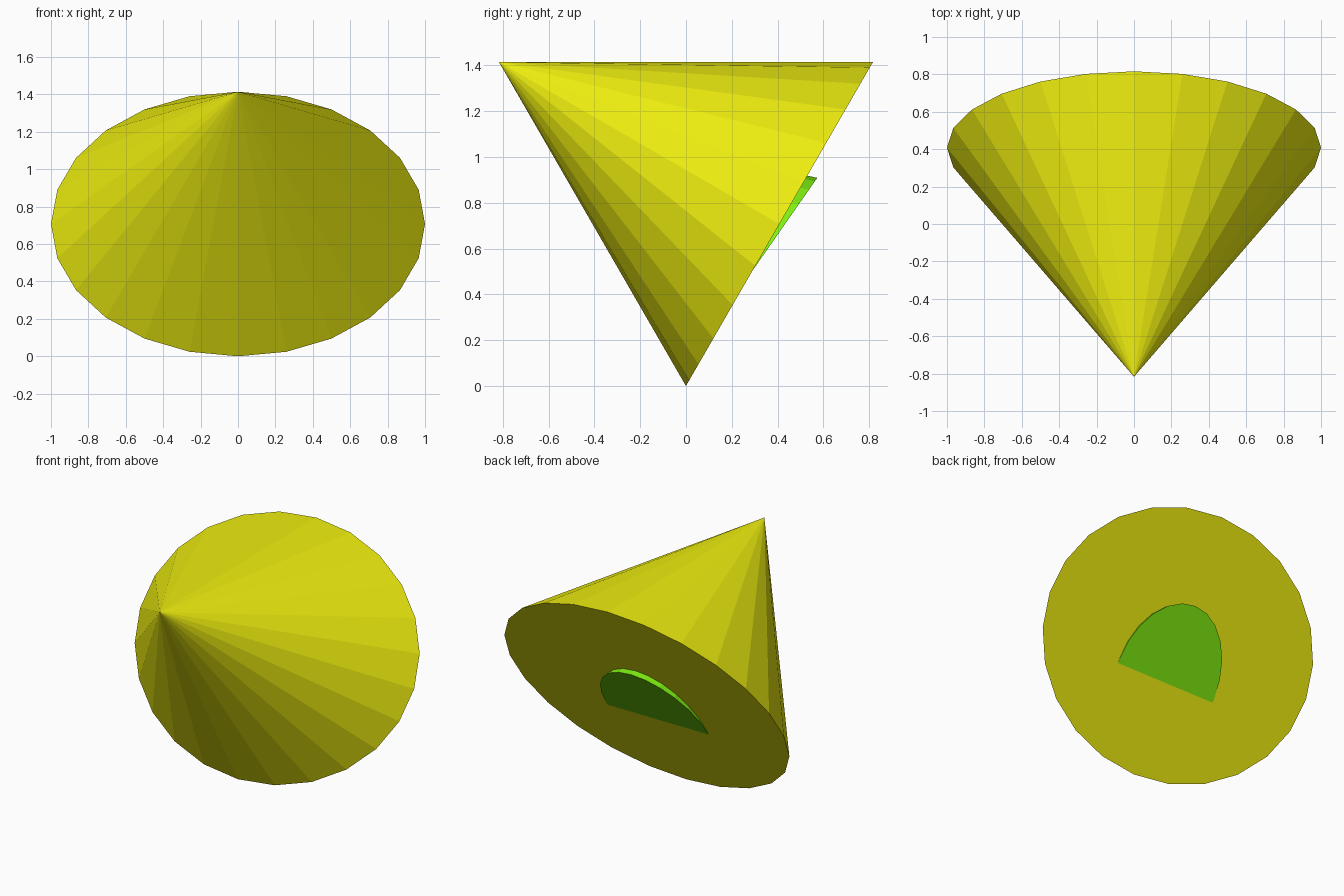
import bpy
from math import radians, sin, cos

if "Cube" in bpy.data.objects:
    bpy.data.objects.remove(bpy.data.objects["Cube"])


def tilted_cone(name, centre, tilt, semi_x, semi_y, height, colour):
    """Flat-shaded elliptical cone: base centred on `centre`, axis tipped forward about x."""
    t = radians(tilt)
    axis = (0, -sin(t), cos(t))
    mid = [c + a * height / 2 for c, a in zip(centre, axis)]
    bpy.ops.mesh.primitive_cone_add(vertices=24, radius1=1, radius2=0, depth=1,
                                    location=mid, rotation=(t, 0, 0))
    ob = bpy.context.object
    ob.name = name
    ob.scale = (semi_x, semi_y, height)
    mat = bpy.data.materials.new(name + "_colour")
    mat.diffuse_color = colour
    mat.use_nodes = True
    mat.node_tree.nodes["Principled BSDF"].inputs["Base Color"].default_value = mat.diffuse_color
    ob.data.materials.append(mat)
    return ob


# Large outer cone, base facing back and down
tilted_cone("outer_cone", (0, 0.408, 0.707), 60, 1.0, 0.8165, 1.414,
            (0.87, 0.87, 0.005, 1))

# Small inner cone, half of its base poking out of the large base
tilted_cone("inner_cone", (0, 0.302, 0.52), 55.1, 0.37, 0.474, 1.1,
            (0.21, 0.87, 0.005, 1))
